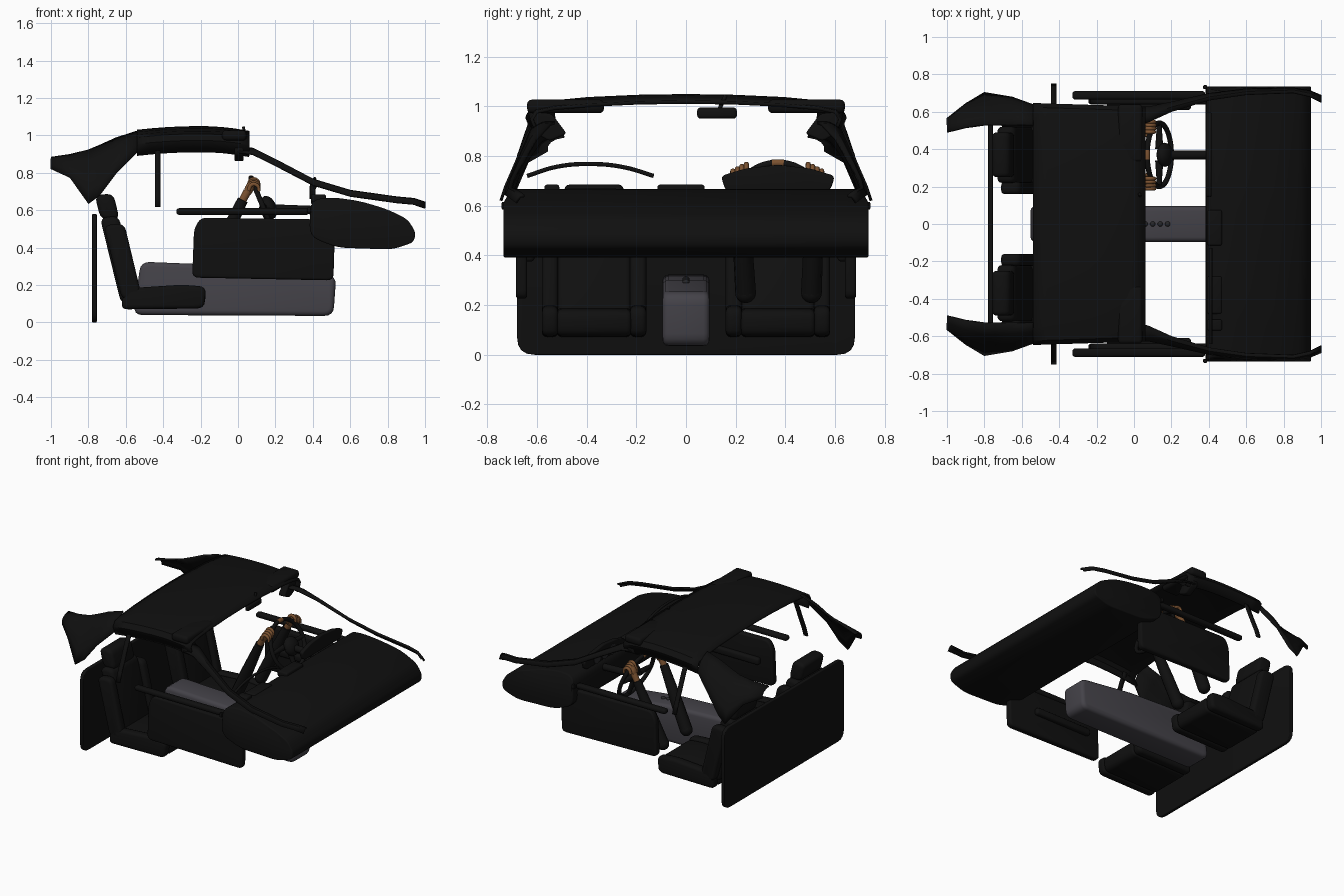
import bpy, bmesh, math
from mathutils import Vector, Matrix

if "Cube" in bpy.data.objects:
    bpy.data.objects.remove(bpy.data.objects["Cube"])


def material(name, rgb, rough=0.7):
    m = bpy.data.materials.new(name)
    m.use_nodes = True
    m.diffuse_color = (*rgb, 1)
    node = m.node_tree.nodes["Principled BSDF"]
    node.inputs["Base Color"].default_value = (*rgb, 1)
    node.inputs["Roughness"].default_value = rough
    return m


BLACK = material("black trim", (0.005, 0.005, 0.005))
GREY = material("console grey", (0.058, 0.055, 0.066))
DARK = material("dark grey", (0.02, 0.02, 0.022))
SKIN = material("brown skin", (0.2, 0.085, 0.03))


def finish(name, bm, mat, mirror=False, solid=0):
    bmesh.ops.recalc_face_normals(bm, faces=bm.faces)
    me = bpy.data.meshes.new(name)
    bm.to_mesh(me)
    bm.free()
    me.materials.append(mat)
    me.shade_smooth()
    me.set_sharp_from_angle(angle=math.radians(35))
    ob = bpy.data.objects.new(name, me)
    bpy.context.collection.objects.link(ob)
    if solid:
        s = ob.modifiers.new("thickness", "SOLIDIFY")
        s.thickness, s.offset = solid, 0
    if mirror:
        ob.modifiers.new("other side", "MIRROR").use_axis = (False, True, False)
    return ob


def rounded(poly, r, n=4):
    """Round the corners of a 2D outline."""
    out = []
    for i, p in enumerate(poly):
        p, a, b = Vector(p), Vector(poly[i - 1]), Vector(poly[(i + 1) % len(poly)])
        k = min(r, 0.45 * (a - p).length, 0.45 * (b - p).length)
        s, e = p + (a - p).normalized() * k, p + (b - p).normalized() * k
        for j in range(n + 1):
            t = j / n
            out.append(s * (1 - t) ** 2 + p * 2 * t * (1 - t) + e * t * t)
    return out


def prism(name, poly, lo, hi, mat, bevel=0.0, axis="y", mirror=False, reshape=None):
    """Extrude an outline (x,z along y, or y,z along x)."""
    bm = bmesh.new()
    place = (lambda p, d: (p[0], d, p[1])) if axis == "y" else (lambda p, d: (d, p[0], p[1]))
    face = bm.faces.new([bm.verts.new(place(p, lo)) for p in poly])
    res = bmesh.ops.extrude_face_region(bm, geom=[face])
    top = [v for v in res["geom"] if isinstance(v, bmesh.types.BMVert)]
    bmesh.ops.translate(bm, verts=top, vec=place((0, 0), hi - lo))
    if bevel:
        rim = [e for e in bm.edges if any(len(f.verts) == len(poly) and len(poly) > 4
               for f in e.link_faces) or len(poly) == 4]
        bmesh.ops.bevel(bm, geom=rim, offset=bevel, segments=3, profile=0.5,
                        affect="EDGES", clamp_overlap=True)
    if reshape:
        for v in bm.verts:
            reshape(v.co)
    return finish(name, bm, mat, mirror)


def box(name, c, size, mat, bevel=0.01, mirror=False):
    (x, y, z), (a, b, h) = c, (s / 2 for s in size)
    poly = [(x - a, z - h), (x + a, z - h), (x + a, z + h), (x - a, z + h)]
    return prism(name, poly, y - b, y + b, mat, bevel, mirror=mirror)


def tube(name, pts, radii, mat, smooth=True, cyclic=False):
    cu = bpy.data.curves.new(name, "CURVE")
    cu.dimensions, cu.bevel_depth, cu.bevel_resolution = "3D", 1.0, 3
    cu.use_fill_caps, cu.resolution_u = True, 6
    sp = cu.splines.new("BEZIER" if smooth else "POLY")
    points = sp.bezier_points if smooth else sp.points
    points.add(len(pts) - 1)
    for i, (q, p) in enumerate(zip(points, pts)):
        q.co = p if smooth else (*p, 1)
        q.radius = radii[i] if isinstance(radii, (list, tuple)) else radii
        if smooth:
            q.handle_left_type = q.handle_right_type = "AUTO"
    sp.use_cyclic_u = cyclic
    cu.materials.append(mat)
    ob = bpy.data.objects.new(name, cu)
    bpy.context.collection.objects.link(ob)
    return ob


def ball(name, c, scale, mat, tilt=0):
    bm = bmesh.new()
    mtx = Matrix.Translation(c) @ Matrix.Rotation(tilt, 4, "Y") @ Matrix.Diagonal((*scale, 1))
    bmesh.ops.create_uvsphere(bm, u_segments=16, v_segments=10, radius=1, matrix=mtx)
    return finish(name, bm, mat)


def sheet(name, rows, thick, mat, mirror=False):
    """Skin a grid of points and give it thickness."""
    bm = bmesh.new()
    g = [[bm.verts.new(p) for p in r] for r in rows]
    for r, s in zip(g, g[1:]):
        for i in range(len(r) - 1):
            bm.faces.new((r[i], r[i + 1], s[i + 1], s[i]))
    return finish(name, bm, mat, mirror, thick)


# Rear bulkhead and centre console
prism("rear_bulkhead", rounded([(-.68, 0), (.68, 0), (.68, .58), (-.68, .58)], .07),
      -.78, -.755, BLACK, .005, axis="x")
prism("center_console", rounded([(-.56, .04), (.51, .035), (.525, .25), (.1, .3), (-.52, .325)], .05),
      -.095, .095, GREY, .025)
for i in range(4):
    x = .06 + .04 * i
    ball("console_button", (x, 0, .305 - .1 * (x - .06)), (.014, .014, .01), DARK)

# Dashboard
def taper(co):
    if co.z > .61:
        co.y *= 1 - .7 * (co.z - .61)
prism("dashboard", rounded([(.38, .46), (.39, .655), (.5, .67), (.65, .65), (.8, .605), (.91, .55),
      (.95, .48), (.94, .43), (.83, .39), (.53, .4)], .06), -.735, .735, BLACK, .008, reshape=taper)
for y, w, h in ((-.54, .06, .685), (-.38, .2, .672), (-.02, .19, .685)):
    box("dash_vent", (.43, y, h - .02), (.08, w, .04), BLACK)
box("dash_end_tab", (.38, .732, .6), (.02, .02, .03), BLACK, .004, mirror=True)
tube("passenger_trim_arc", [(.41, -.64, .72), (.41, -.52, .757), (.41, -.38, .768),
     (.41, -.25, .755), (.41, -.13, .72)], .009, BLACK)
prism("instrument_hood", rounded([(.16, .66), (.58, .66), (.6, .72), (.5, .75), (.37, .765),
      (.24, .75), (.14, .72)], .02), .385, .415, BLACK, .006, axis="x")
for y in (.28, .37, .46):
    prism("gauge_face", [(y + .035 * math.cos(a * math.pi / 8), .695 + .035 * math.sin(a * math.pi / 8))
          for a in range(16)], .381, .387, DARK, axis="x")

# Steering wheel, leaning with the column
C, R = Vector((.135, .37, .615)), .17
up = Vector((-.38, 0, .925))
rim = lambda a, r=R: C + Vector((0, 1, 0)) * r * math.sin(a) + up * r * math.cos(a)
tube("steering_rim", [rim(i * math.pi / 12) for i in range(24)], .014, BLACK, cyclic=True)
tube("rim_marker", [rim(a) for a in (-.14, 0, .14)], .0155, SKIN)
for a in (math.pi / 2, -math.pi / 2, math.pi):
    tube("wheel_spoke", [rim(a, .03), rim(a)], [.022, .012], BLACK, smooth=False)
ball("wheel_hub", (.165, .37, .615), (.04, .065, .065), BLACK, -.4)
tube("steering_column", [(.16, .37, .61), (.42, .37, .6)], .024, BLACK, smooth=False)

# Arms and hands
for side, y, elbow_y in ((1, .52, .505), (-1, .215, .24)):
    elbow, wrist = Vector((-.17, elbow_y, .25)), Vector((.025, y, .655))
    tube("forearm_sleeve", [elbow, elbow.lerp(wrist, .4), wrist], [.042, .04, .029], BLACK)
    ball("elbow_cap", elbow, (.042, .042, .042), BLACK)
    tube("wrist", [wrist - Vector((.01, 0, .02)), (.05, y, .7)], [.021, .023], SKIN)
    ball("palm", (.06, y - side * .005, .715), (.024, .028, .042), SKIN, .4)
    for k in range(4):
        f = y - side * (.028 - .018 * k)
        z = .757 - .009 * k
        tube("finger", [(.055, f, z - .025), (.075, f, z + .008), (.105, f, z),
             (.112, f, z - .03)], [.011, .011, .01, .008], SKIN)
    tube("thumb", [(.045, y - side * .02, .7), (.065, y - side * .045, .725),
         (.085, y - side * .05, .745)], [.011, .011, .008], SKIN)

# Seats: cushion, bolsters, backrest, headrest
def strip(lo, hi, thick):
    """Outline between two heights along the reclined back."""
    x = lambda z: -.525 - .24 * (z - .1)
    return rounded([(x(lo), lo), (x(hi), hi), (x(hi) - thick, hi - .01), (x(lo) - thick, lo)], .04)
cushion = rounded([(-.63, .07), (-.18, .075), (-.17, .18), (-.3, .19), (-.6, .17)], .04)
prism("seat_cushion", cushion, .22, .52, BLACK, .02, mirror=True)
prism("seat_backrest", strip(.1, .57, .1), .22, .52, BLACK, .025, mirror=True)
prism("headrest", strip(.55, .69, .1), .25, .49, BLACK, .03, mirror=True)
for a, b in ((.16, .225), (.515, .58)):
    prism("cushion_bolster", [(x, z + (.012 if z > .1 else 0)) for x, z in cushion],
          a, b, BLACK, .02, mirror=True)
    prism("backrest_bolster", [(x + .02, z) for x, z in strip(.12, .53, .11)],
          a, b, BLACK, .02, mirror=True)

# Door panels and sill rails
prism("door_panel", rounded([(-.245, .24), (.51, .225), (.52, .55), (-.2, .56), (-.235, .5)], .035),
      .64, .685, BLACK, .012, mirror=True)
box("door_armrest", (.08, .63, .4), (.45, .04, .05), BLACK, .015, mirror=True)
box("sill_rail", (.025, .688, .593), (.71, .045, .036), BLACK, .015, mirror=True)

# Roof shell
section = ((0, 0), (.2, .003), (.4, .012), (.55, .026), (.62, .04), (.64, .07), (.615, .13))
half = [(y, d) for y, d in section]
full = [(-y, d) for y, d in half[:0:-1]] + half
rows = []
for i in range(9):
    x = -.54 + .6 * i / 8
    crown = 1.043 - (.17 if x < -.2 else .38) * (x + .2) ** 2
    rows.append([(x, y * (1 - .03 * i / 8), crown - d) for y, d in full])
sheet("roof_lining", rows, .014, BLACK)
box("sun_visor", (-.02, .485, 1.0), (.13, .31, .055), BLACK, .02, mirror=True)
box("mirror_body", (.035, .125, .973), (.03, .16, .045), BLACK, .014)
tube("mirror_stem", [(.035, .13, .98), (.03, .16, 1.045)], .008, BLACK, smooth=False)

# Front pillars sweep down to the nose
outer = [(.0, .62, .91), (.08, .625, .9), (.2, .65, .84), (.4, .695, .735), (.6, .72, .675),
         (.85, .725, .64), (.94, .71, .632), (1.0, .685, .612)]
widths = (.1, .08, .05, .035, .03, .025, .03, .035)
sheet("front_pillar", [[p, (p[0] + (.005 if p[0] < .9 else 0), p[1] - w / 2, p[2] + .025),
      (p[0], p[1] - w, p[2] + .028)] for p, w in zip(outer, widths)], .012, BLACK, True)
prism("pillar_trim", rounded([(.48, .89), (.55, .86), (.62, .9), (.62, .98), (.54, .97)], .015),
      -.02, .03, BLACK, .008, axis="x", mirror=True)

# Middle pillars
sheet("middle_pillar", [[(-.445, y, z), (-.415, y, z)] for y, z in
      ((.6, .95), (.64, .88), (.69, .76), (.725, .68), (.745, .62))], .012, BLACK, True)

# Rear pillars flare out and end in a hanging point
top = [(-.54, .53, 1.02), (-.65, .53, .985), (-.74, .53, .945), (-.8, .53, .92), (-.9, .515, .895), (-1, .49, .88)]
low = [(-.54, .635, .91), (-.65, .675, .8), (-.74, .69, .68), (-.8, .7, .635), (-.9, .64, .775), (-1, .56, .82)]
sheet("rear_pillar", [[tuple(Vector(a).lerp(Vector(b), t) + Vector((0, .09 * t * (1 - t), .04 * t * (1 - t))))
      for t in (0, .25, .5, .75, 1)] for a, b in zip(top, low)], .012, BLACK, True)
